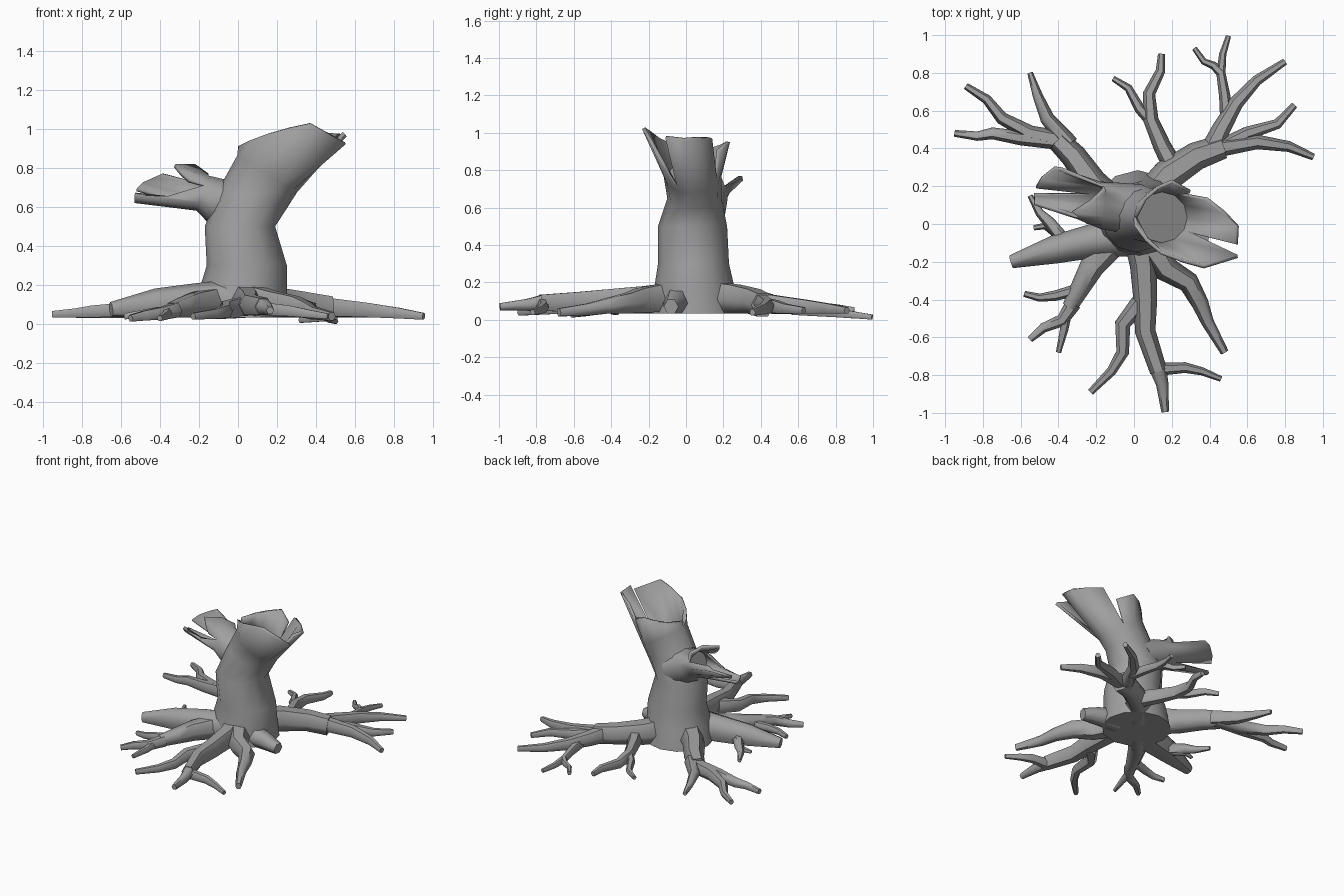
import bpy, bmesh
from math import sin, cos, pi, radians
from mathutils import Vector

bark = bpy.data.materials.new("bark")
bark.diffuse_color = (.35, .35, .35, 1)


def finish(name, bm, angle=50, recalc=True):
    if recalc:
        bmesh.ops.recalc_face_normals(bm, faces=bm.faces)
    me = bpy.data.meshes.new(name)
    bm.to_mesh(me)
    bm.free()
    me.materials.append(bark)
    ob = bpy.data.objects.new(name, me)
    bpy.context.collection.objects.link(ob)
    bpy.ops.object.select_all(action='DESELECT')
    ob.select_set(True)
    bpy.context.view_layer.objects.active = ob
    bpy.ops.object.shade_smooth_by_angle(angle=radians(angle))
    return ob


def loft(bm, rings, cap_start=True, cap_end=True):
    """Join rings of points with quads; returns the last ring."""
    vs = [[bm.verts.new(p) for p in r] for r in rings]
    n = len(vs[0])
    for a, b in zip(vs, vs[1:]):
        for i in range(n):
            j = (i + 1) % n
            bm.faces.new((a[i], a[j], b[j], b[i]))
    if cap_start:
        bm.faces.new(vs[0][::-1])
    if cap_end:
        bm.faces.new(vs[-1])
    return vs[-1]


def tube(bm, pts, n=6):
    """Tapered tube along (x, y, z, r) points, flattened underneath."""
    c = [Vector(p[:3]) for p in pts]
    rings = []
    for i, p in enumerate(pts):
        t = (c[min(i + 1, len(c) - 1)] - c[max(i - 1, 0)]).normalized()
        side = t.cross(Vector((0, 0, 1))).normalized()
        up = side.cross(t)
        ring = []
        for k in range(n):
            a = 2 * pi * k / n
            v = c[i] + p[3] * (cos(a) * side + 1.1 * sin(a) * up)
            v.z = max(v.z, 0.035 if v.xy.length < 0.6 else 0.0)
            ring.append(v)
        rings.append(ring)
    loft(bm, rings)


def root(name, *paths):
    """Each path: (z0, z1, r0, r1, [(x, y), ...]) tapering from first to last."""
    bm = bmesh.new()
    for z0, z1, r0, r1, xy in paths:
        m = len(xy) - 1
        tube(bm, [(x, y, z0 + (z1 - z0) * i / m, r0 + (r1 - r0) * i / m)
                  for i, (x, y) in enumerate(xy)])
    return finish(name, bm, 62)


def oval(cx, cy, cz, rx, ry, tilt, n=12):
    t = radians(tilt)
    return [(cx + rx * cos(2 * pi * k / n) * cos(t), cy + ry * sin(2 * pi * k / n),
             cz - rx * cos(2 * pi * k / n) * sin(t)) for k in range(n)]


def broken_limb(name, ovals, splinters, plug):
    """Round limb whose rim runs on into splinters: {first rim index: tips}."""
    bm = bmesh.new()
    rim = loft(bm, [oval(*o) for o in ovals], True, False)
    for start, tips in splinters.items():
        top = [bm.verts.new(p) for p in tips]
        for i in range(len(top) - 1):
            a, b = rim[(start + i) % 12], rim[(start + i + 1) % 12]
            bm.faces.new((a, b, top[i + 1], top[i]))
    ob = finish(name, bm, recalc=False)
    s = ob.modifiers.new("thickness", 'SOLIDIFY')
    s.thickness = 0.02
    s.offset = -1
    # core closing the hollow
    bm = bmesh.new()
    bm.faces.new([bm.verts.new(p) for p in oval(*plug)])
    finish(name + "_core", bm, recalc=False)


# trunk leaning right, splitting into front, right and back splinters
broken_limb("trunk", (
    (.02, .05, .035, .24, .235, 0), (.025, .045, .17, .225, .215, 0),
    (.045, .04, .30, .205, .19, 0), (.01, .035, .50, .18, .185, 0),
    (.08, .045, .65, .18, .145, 18), (.15, .035, .77, .18, .155, 32)),
    {6: [(0, -.01, .91), (.06, -.09, .94), (.14, -.16, .97), (.26, -.205, 1.0),
         (.37, -.235, 1.02), (.55, -.18, .92)],
     11: [(.55, -.11, .97), (.555, -.01, .96), (.48, .07, .97), (.39, .14, .97)],
     2: [(.30, .18, .90), (.20, .235, .95), (.12, .20, .935), (.05, .14, .92), (0, .04, .91)]},
    (.145, .035, .765, .17, .145, 32))

# broken left branch with top, back and low splinters
broken_limb("left_branch", (
    (.04, .08, .57, .13, .13, -60), (-.10, .09, .63, .12, .13, -60),
    (-.18, .10, .67, .095, .125, -70)),
    {10: [(-.25, 0, .74), (-.29, .03, .78), (-.32, .06, .82), (-.22, .12, .82), (-.15, .18, .77)],
     2: [(-.38, .30, .77), (-.42, .305, .745), (-.49, .25, .71), (-.52, .20, .68)],
     5: [(-.53, .165, .63), (-.53, .15, .62), (-.53, .12, .63), (-.53, .10, .66),
         (-.36, .05, .655), (-.25, .01, .66)]},
    (-.16, .10, .66, .085, .11, -70))

# thick broken root on the left
bm = bmesh.new()
tube(bm, [(0, -.06, .11, .11), (-.22, -.09, .11, .09), (-.42, -.135, .10, .075),
          (-.65, -.20, .075, .035)], 8)
finish("left_thick_root", bm)

# branching roots around the base
root("back_left_root",
     (.12, .08, .085, .06, [(-.1, .1), (-.22, .22), (-.32, .36), (-.40, .44)]),
     (.09, .05, .05, .015, [(-.34, .42), (-.46, .56), (-.51, .68), (-.55, .80)]),
     (.08, .05, .05, .018, [(-.36, .44), (-.55, .48), (-.70, .56), (-.78, .66), (-.89, .73)]),
     (.08, .05, .045, .018, [(-.42, .44), (-.60, .455), (-.75, .48), (-.83, .465), (-.95, .48)]))
root("back_right_root",
     (.12, .08, .095, .065, [(.05, .1), (.18, .26), (.33, .36), (.47, .41)]),
     (.09, .05, .055, .018, [(.22, .28), (.15, .41), (.09, .55), (.08, .69), (.14, .81), (.145, .90)]),
     (.07, .04, .035, .015, [(.10, .54), (.03, .61), (-.03, .72), (-.11, .77)]),
     (.09, .05, .06, .018, [(.40, .37), (.46, .50), (.54, .64), (.65, .76), (.80, .86)]),
     (.06, .015, .035, .014, [(.49, .57), (.48, .68), (.46, .80), (.47, .90), (.50, .995)]),
     (.04, .02, .025, .014, [(.46, .80), (.42, .84), (.37, .86), (.32, .93)]),
     (.08, .05, .045, .018, [(.43, .39), (.60, .48), (.76, .53), (.85, .63)]),
     (.09, .04, .05, .018, [(.43, .40), (.65, .435), (.82, .41), (.95, .355)]))
root("left_thin_root",
     (.09, .05, .05, .014, [(-.25, -.10), (-.38, -.08), (-.45, .01), (-.50, .06), (-.55, .15)]),
     (.06, .04, .025, .014, [(-.40, -.06), (-.47, -.01), (-.53, -.02)]))
root("front_left_root",
     (.11, .07, .08, .04, [(-.1, -.08), (-.22, -.22), (-.28, -.33), (-.34, -.44)]),
     (.07, .04, .033, .016, [(-.27, -.34), (-.42, -.38), (-.50, -.39), (-.58, -.37)]),
     (.07, .03, .042, .018, [(-.32, -.42), (-.38, -.51), (-.48, -.55), (-.55, -.61)]),
     (.06, .03, .03, .014, [(-.36, -.48), (-.37, -.56), (-.40, -.68)]))
root("front_root",
     (.12, .09, .08, .046, [(.03, -.1), (.05, -.22), (.06, -.4), (.06, -.57), (.13, -.78)]),
     (.09, .07, .046, .02, [(.125, -.76), (.15, -.85), (.165, -.995)]),
     (.08, .04, .035, .015, [(.12, -.77), (.27, -.76), (.36, -.78), (.46, -.82)]),
     (.09, .04, .05, .018, [(.03, -.42), (-.06, -.53), (-.06, -.68), (-.12, -.78), (-.23, -.89)]))
root("front_right_root",
     (.12, .04, .08, .022, [(.08, -.1), (.17, -.24), (.29, -.31), (.35, -.42), (.39, -.52), (.48, -.68)]))
root("right_stub_root",
     (.10, .07, .08, .04, [(.12, -.04), (.28, -.06), (.39, -.08)]))
